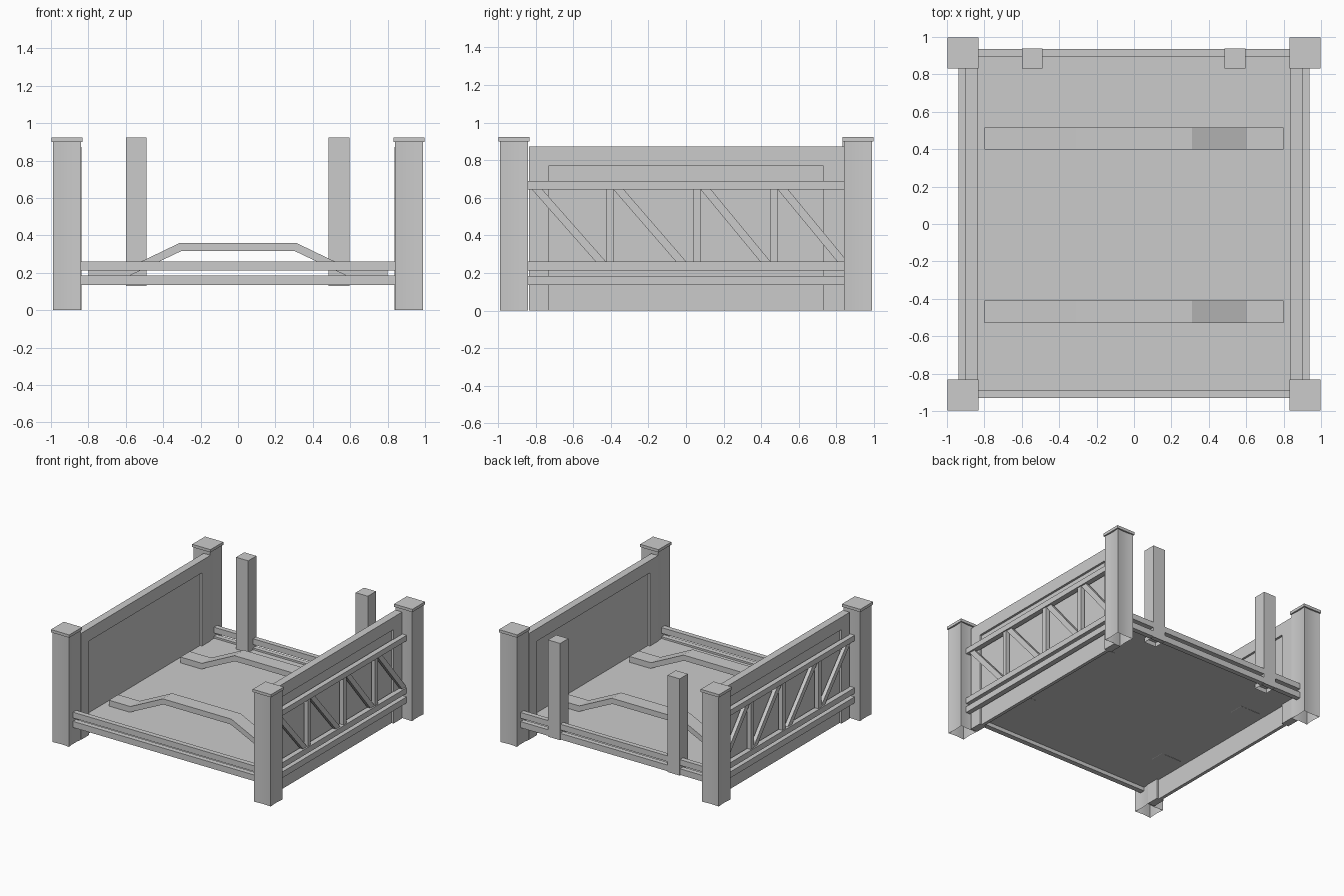
import bpy, bmesh
from mathutils import Vector

if "Cube" in bpy.data.objects:
    bpy.data.objects.remove(bpy.data.objects["Cube"])


def make(name, bm):
    bmesh.ops.recalc_face_normals(bm, faces=bm.faces)
    me = bpy.data.meshes.new(name)
    bm.to_mesh(me)
    bm.free()
    ob = bpy.data.objects.new(name, me)
    bpy.context.collection.objects.link(ob)
    return ob


def extrude(name, pts, vec, open_start=False):
    """Closed profile of 3D points pushed along vec."""
    bm = bmesh.new()
    face = bm.faces.new([bm.verts.new(p) for p in pts])
    out = bmesh.ops.extrude_face_region(bm, geom=[face], use_keep_orig=True)
    vs = [g for g in out["geom"] if isinstance(g, bmesh.types.BMVert)]
    bmesh.ops.translate(bm, verts=vs, vec=Vector(vec))
    if open_start:
        bm.faces.remove(face)
    return make(name, bm)


def box(name, x, y, z, open_bottom=False):
    pts = [(x[0], y[0], z[0]), (x[1], y[0], z[0]), (x[1], y[1], z[0]), (x[0], y[1], z[0])]
    return extrude(name, pts, (0, 0, z[1] - z[0]), open_bottom)


RAILS = [(0.135, 0.185), (0.213, 0.26)]

# Corner posts: hollow shells with gently dished faces, plus flat caps
for sx in (-1, 1):
    for sy in (-1, 1):
        cx, cy, h, d = 0.915 * sx, 0.915 * sy, 0.075, 0.006
        ring = []
        for ax, ay in ((1, 0), (0, 1), (-1, 0), (0, -1)):
            for t in (-1, -0.5, 0, 0.5):
                r = h - d * (1 - t * t)
                ring.append((cx + ax * r - ay * t * h, cy + ay * r + ax * t * h, 0))
        post = extrude("corner_post", ring, (0, 0, 0.9), True)
        for p in post.data.polygons:
            p.use_smooth = abs(p.normal.z) < 0.5
        post.data.set_sharp_from_angle(angle=0.6)
        box("post_cap", (cx - 0.083, cx + 0.083), (cy - 0.083, cy + 0.083), (0.9, 0.923))

# Side walls, mirrored in x
for s in (-1, 1):
    def sx(a, b):
        return tuple(sorted((s * a, s * b)))

    # Panel: frame around a thinner recessed board
    box("wall_board", sx(0.855, 0.882), (-0.73, 0.73), (0, 0.77))
    frame = [(-0.835, 0), (-0.73, 0), (-0.73, 0.77), (0.73, 0.77), (0.73, 0),
             (0.84, 0), (0.84, 0.872), (-0.835, 0.872)]
    extrude("wall_frame", [(s * 0.838, y, z) for y, z in frame], (s * 0.062, 0, 0))

    # Outer rails, uprights and diagonal braces
    for z in RAILS + [(0.645, 0.69)]:
        box("side_rail", sx(0.895, 0.938), (-0.845, 0.845), z)
    for y in (-0.405, 0.058, 0.468):
        box("truss_upright", sx(0.895, 0.93), (y - 0.019, y + 0.019), (0.26, 0.645))
    for top, bot in ((-0.82, -0.48), (-0.387, -0.053), (0.077, 0.395), (0.487, 0.805)):
        prof = [(top, 0.645), (bot, 0.26), (bot + 0.055, 0.26), (top + 0.055, 0.645)]
        extrude("truss_brace", [(s * 0.895, y, z) for y, z in prof], (s * 0.03, 0, 0))

# Front and back rails
for y in ((-0.93, -0.888), (0.895, 0.935)):
    for z in RAILS:
        box("end_rail", (-0.845, 0.845), y, z)

# Floor sheet
box("floor", (-0.87, 0.87), (-0.9, 0.9), (0.166, 0.17))

# Raised cranked straps across the floor
half_top = [(-0.8, 0.218), (-0.605, 0.218), (-0.31, 0.36)]
half_low = [(-0.8, 0.163), (-0.62, 0.165), (-0.305, 0.315)]
strap = half_top + [(-x, z) for x, z in half_top[::-1]]
strap += [(-x, z) for x, z in half_low] + half_low[::-1]
for y in (-0.53, 0.397):
    extrude("raised_strap", [(x, y, z) for x, z in strap], (0, 0.12, 0))

# Gate posts at the back
for x in (-0.545, 0.54):
    box("gate_post", (x - 0.055, x + 0.055), (0.832, 0.938), (0.13, 0.923), True)
